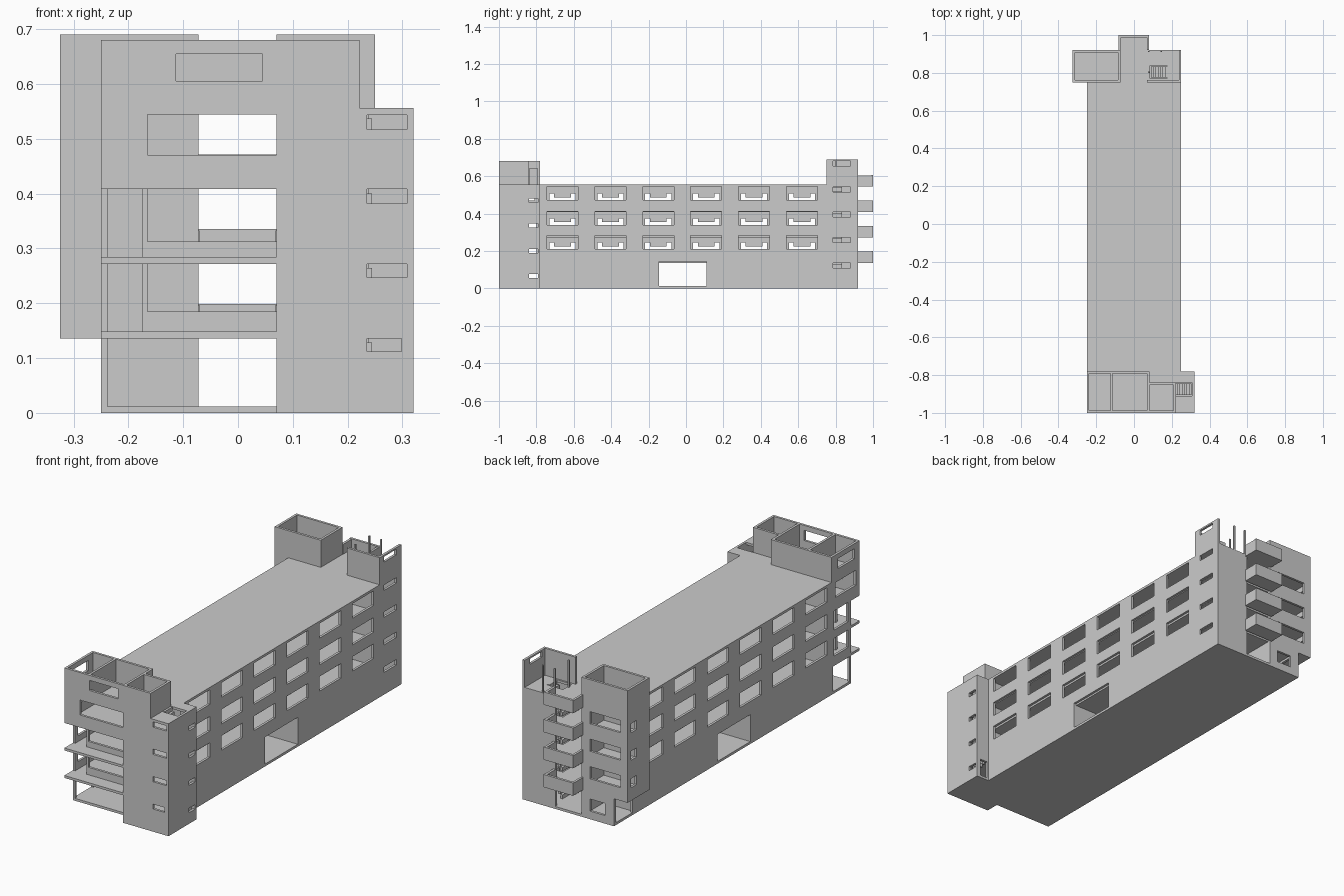
import bpy
import bmesh
from mathutils import Vector

cube = bpy.data.objects.get("Cube")
if cube:
    bpy.data.objects.remove(cube, do_unlink=True)

concrete = bpy.data.materials.new("concrete_grey")
concrete.use_nodes = True
GREY = (0.6, 0.6, 0.6, 1)
concrete.diffuse_color = GREY
concrete.node_tree.nodes["Principled BSDF"].inputs["Base Color"].default_value = GREY

T = 0.012                                   # wall and slab thickness
STOREY = 0.136
ROOF = 4 * STOREY + T
TOP = 0.69
LEVELS = [k * STOREY for k in range(1, 4)]  # upper floors


def finish(name, bm):
    bmesh.ops.recalc_face_normals(bm, faces=bm.faces[:])
    mesh = bpy.data.meshes.new(name)
    bm.to_mesh(mesh)
    bm.free()
    mesh.materials.append(concrete)
    obj = bpy.data.objects.new(name, mesh)
    bpy.context.collection.objects.link(obj)
    return obj


def panel(name, axis, lo, u, v, holes=(), thick=T):
    """Flat slab across an axis, spanning u and v, with rectangular openings."""
    holes = [(max(a, u[0]), min(b, u[1]), max(c, v[0]), min(d, v[1])) for a, b, c, d in holes]
    us = sorted({*u, *[h[0] for h in holes], *[h[1] for h in holes]})
    vs = sorted({*v, *[h[2] for h in holes], *[h[3] for h in holes]})
    place = {"x": lambda a, b: (lo, a, b), "y": lambda a, b: (a, lo, b), "z": lambda a, b: (a, b, lo)}[axis]
    bm = bmesh.new()
    grid = [[bm.verts.new(place(a, b)) for b in vs] for a in us]
    for i in range(len(us) - 1):
        for j in range(len(vs) - 1):
            a, b = (us[i] + us[i + 1]) / 2, (vs[j] + vs[j + 1]) / 2
            if not any(h[0] < a < h[1] and h[2] < b < h[3] for h in holes):
                bm.faces.new((grid[i][j], grid[i + 1][j], grid[i + 1][j + 1], grid[i][j + 1]))
    bmesh.ops.delete(bm, geom=[w for w in bm.verts if not w.link_faces], context="VERTS")
    ext = bmesh.ops.extrude_face_region(bm, geom=bm.faces[:], use_keep_orig=True)
    shift = Vector([thick if axis == c else 0 for c in "xyz"])
    bmesh.ops.translate(bm, vec=shift, verts=[g for g in ext["geom"] if isinstance(g, bmesh.types.BMVert)])
    return finish(name, bm)


def flight(name, x0, x1, y, z, steps=7):
    """Straight stair made of thin treads rising from x0 to x1."""
    bm = bmesh.new()
    run, rise = (x1 - x0) / steps, STOREY / steps
    for i in range(steps):
        made = bmesh.ops.create_cube(bm, size=1)["verts"]
        bmesh.ops.scale(bm, vec=(abs(run), y[1] - y[0], rise), verts=made)
        centre = (x0 + run * (i + 0.5), sum(y) / 2, z + rise * (i + 0.5))
        bmesh.ops.translate(bm, vec=centre, verts=made)
    return finish(name, bm)


# Long side walls with three rows of six windows and a ground passage
BAYS = [-0.66 + k * 0.256 for k in range(6)]
SILLS = [0.21, 0.34, 0.472]
windows = [(b - 0.083, b + 0.083, s, s + 0.072) for b in BAYS for s in SILLS]
passage = (-0.145, 0.11, T, 0.145)
for side, x in (("left", 0.25 - T), ("right", -0.25)):
    panel(side + "_long_wall", "x", x, (-0.78, 0.75), (0, ROOF), windows + [passage])

# Corridor walls, with wide openings behind each window
inner = [(b - 0.07, b + 0.07, s, s + 0.035) for b in BAYS for s in SILLS]
for side, x in (("left", 0.07), ("right", -0.072 - T)):
    panel(side + "_corridor_wall", "x", x, (-0.78, 0.75), (0, ROOF - T), inner + [passage])
    for b in BAYS:
        for s in SILLS:
            panel("corridor_hanging_panel", "x", x, (b - 0.045, b + 0.045), (s + 0.015, s + 0.035))

# Cross walls either side of the corridor
for y in (-0.78, -0.145 - T, 0.11, 0.75):
    top = ROOF - T if abs(y) > 0.5 else STOREY
    for u in ((-0.25 + T, -0.072), (0.07, 0.25 - T)):
        panel("cross_wall", "y", y, u, (0, top))

# Base, floors and roof of the long block
panel("base_slab", "z", 0, (-0.25, 0.25), (-0.78, 0.92))
stair_hole = (0.085, 0.175, 0.77, 0.84)
for z in LEVELS:
    panel("floor_slab", "z", z, (-0.25 + T, 0.25 - T), (-0.78, 0.92 - T), [stair_hole])
panel("roof_slab", "z", ROOF - T, (-0.25, 0.25), (-0.78, 0.92), [stair_hole])

# Rear stair tower
side_windows = [(0.785, 0.88, z, z + 0.027) for z in (0.11, 0.246, 0.382, 0.515, 0.655)]
panel("rear_stair_side_wall", "x", 0.25 - T, (0.75, 0.92), (0, TOP), side_windows)
panel("rear_stair_back_wall", "y", 0.92 - T, (0.07, 0.25), (0, ROOF))
panel("rear_stair_parapet", "y", 0.75, (0.07, 0.25), (ROOF, TOP))
for k in range(4):
    flight("rear_stair", 0.09, 0.175, (0.775, 0.835), k * STOREY + T)
for x, y in ((0.075, 0.91), (0.14, 0.91), (0.075, 0.80)):
    panel("roof_post", "z", ROOF, (x, x + 0.007), (y, y + 0.007), thick=TOP - ROOF)

# Rear side tower, overhanging above the ground floor
back_windows = [(-0.285, -0.12, z, z + 0.06) for z in (0.2, 0.336, 0.472)]
small_windows = [(0.85, 0.895, z, z + 0.045) for z in (0.2, 0.336, 0.472)]
panel("rear_tower_back_wall", "y", 0.92 - T, (-0.325, -0.072), (STOREY, TOP), back_windows)
panel("rear_tower_front_wall", "y", 0.75, (-0.325, -0.072), (STOREY, TOP))
panel("rear_tower_outer_wall", "x", -0.325, (0.75, 0.92), (STOREY, TOP), small_windows)
panel("rear_tower_inner_wall", "x", -0.072 - T, (0.75, 0.92), (0, TOP))
panel("rear_tower_ground_back_wall", "y", 0.92 - T, (-0.25, -0.072), (0, STOREY), [(-0.2, -0.12, 0.04, 0.1)])
panel("rear_tower_ground_side_wall", "x", -0.25, (0.75, 0.92), (0, STOREY), [(0.775, 0.905, T, 0.125)])
for z in LEVELS + [ROOF - T]:
    panel("rear_tower_floor", "z", z, (-0.325, -0.25 + T), (0.75, 0.92))

# Rear balconies with solid parapets
for z in LEVELS + [ROOF - T]:
    panel("balcony_floor", "z", z, (-0.082, 0.08), (0.92, 1))
    for x in (-0.082, 0.08 - T):
        panel("balcony_side", "x", x, (0.92, 1), (z, z + 0.061))
    panel("balcony_front", "y", 1 - T, (-0.082, 0.08), (z, z + 0.063))

# Front block: base and floors, the upper ones reaching over the recessed corner
panel("front_base", "z", 0, (-0.25, 0.32), (-1, -0.78), [(-0.25, 0.07, -1, -0.932)])
front_stair_hole = (0.22, 0.308, -0.91, -0.84)
for z in LEVELS + [ROOF - T]:
    panel("front_floor", "z", z, (-0.25, 0.32), (-1, -0.78), [front_stair_hole])
for k in range(4):
    flight("front_stair", 0.305, 0.22, (-0.905, -0.845), k * STOREY + T)

# Front block: stair side
wide_slits = [(0.235, 0.31 - T * (k == 0), 0.112 + k * 0.135, 0.138 + k * 0.135) for k in range(4)]
low_slits = [(-0.84, -0.79, 0.055 + k * 0.135, 0.077 + k * 0.135) for k in range(4)]
panel("front_stair_front_wall", "y", -1, (0.07, 0.32), (0, ROOF), wide_slits)
panel("front_stair_side_wall", "x", 0.32 - T, (-1, -0.78), (0, ROOF), low_slits)
panel("front_stair_back_wall", "y", -0.78 - T, (0.25 - T, 0.32), (0, ROOF), [(0.258, 0.3, T, 0.1)])
panel("front_stair_inner_wall", "x", 0.07, (-1, -0.92), (0, 0.41))

# Front block: recessed corner frame on the lower floors
panel("recessed_front_frame", "y", -0.932, (-0.25, 0.07), (0, 0.41), [
    (-0.24, 0.07, T, STOREY),
    (-0.165, 0.07, 0.185, 0.272), (-0.165, 0.07, 0.313, 0.408),
    (-0.24, -0.175, 0.148, 0.272), (-0.24, -0.175, 0.284, 0.408)])
panel("recessed_side_frame", "x", -0.25, (-0.932, -0.78), (0, 0.41), [
    (-0.92, -0.79, T, STOREY), (-0.91, -0.8, 0.185, 0.272), (-0.91, -0.8, 0.313, 0.408)])

# Front block: full upper storey and open roof rooms
CROWN = 0.68
panel("upper_front_wall", "y", -1, (-0.25, 0.07), (0.408, CROWN),
      [(-0.165, 0.07, 0.47, 0.545), (-0.115, 0.045, 0.605, 0.655)])
panel("upper_front_wall_end", "y", -1, (0.07, 0.222), (ROOF, CROWN))
panel("upper_side_wall", "x", -0.25, (-1, -0.78), (0.408, CROWN),
      [(-0.97, -0.81, 0.47, 0.545), (-0.96, -0.83, 0.605, 0.655)])
panel("roof_room_back_wall", "y", -0.78 - T, (-0.25, 0.082), (ROOF, CROWN))
panel("roof_room_divider", "x", -0.125, (-1, -0.78), (ROOF, CROWN))
panel("roof_room_door_wall", "x", 0.07, (-1, -0.78), (ROOF, CROWN), [(-0.838, -0.795, ROOF, 0.64)])
panel("roof_store_back_wall", "y", -0.84 - T, (0.082, 0.222), (ROOF, CROWN))
panel("roof_store_side_wall", "x", 0.222 - T, (-1, -0.84), (ROOF, CROWN))
